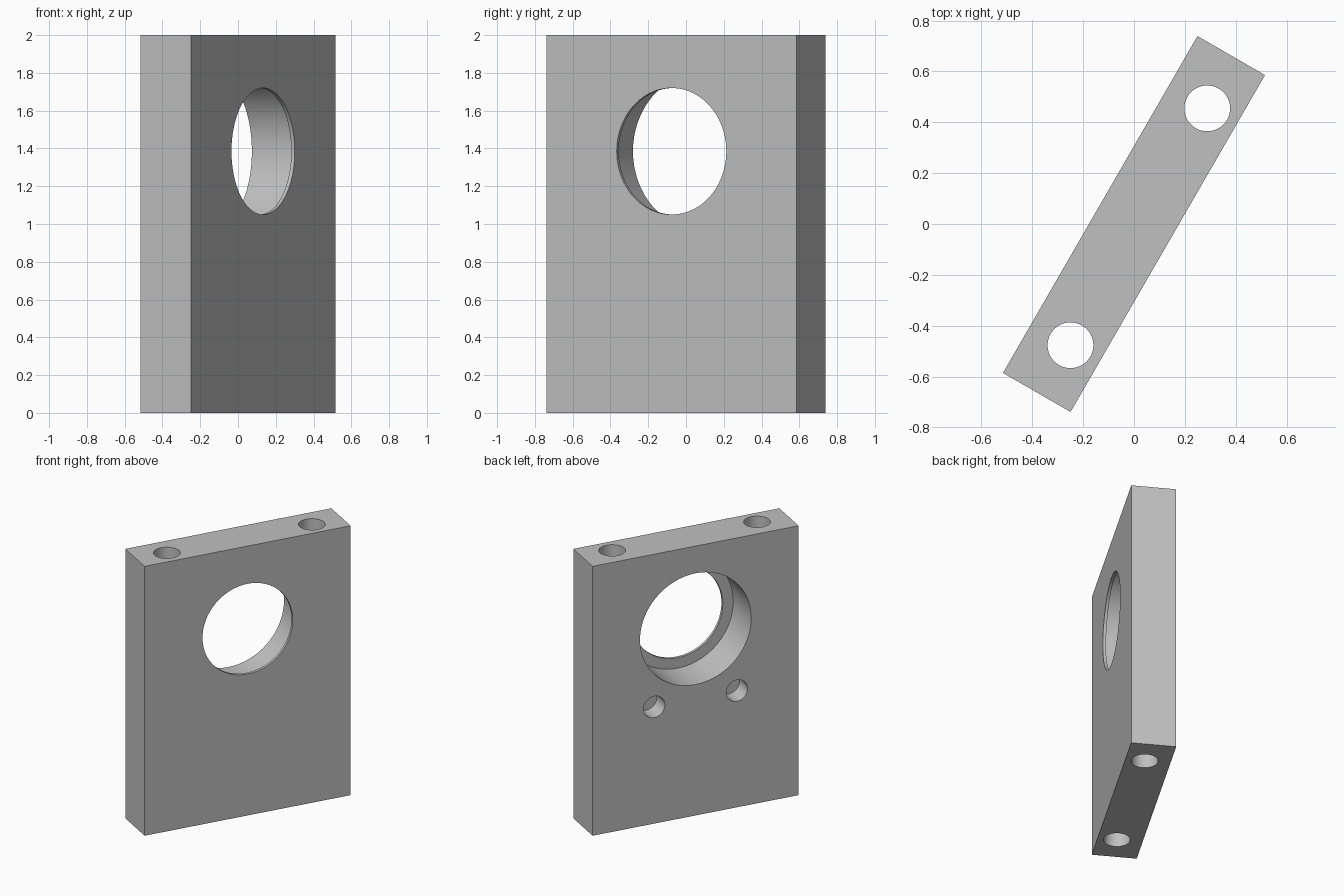
import bpy
from math import radians

cube = bpy.data.objects.get("Cube")
if cube:
    bpy.data.objects.remove(cube, do_unlink=True)

WIDTH, THICK, HEIGHT = 1.53, 0.307, 2.0
FRONT, BACK = -THICK / 2, THICK / 2
BORE_Z = 1.385

grey = bpy.data.materials.new("plain grey")
grey.use_nodes = True
colour = (0.53, 0.53, 0.53, 1)
grey.diffuse_color = colour
grey.node_tree.nodes["Principled BSDF"].inputs["Base Color"].default_value = colour

# Rectangular plate, built square to the axes
bpy.ops.mesh.primitive_cube_add(size=1, location=(0, 0, HEIGHT / 2))
plate = bpy.context.object
plate.name = "mounting_plate"
plate.scale = (WIDTH, THICK, HEIGHT)
bpy.ops.object.transform_apply(location=True, rotation=False, scale=True)
plate.data.materials.append(grey)


def drill(radius, location, depth, across=False, sides=64):
    """Cut a round hole centred on location, upright or across the plate."""
    turn = (radians(90), 0, 0) if across else (0, 0, 0)
    bpy.ops.mesh.primitive_cylinder_add(vertices=sides, radius=radius, depth=depth,
                                        location=location, rotation=turn)
    cutter = bpy.context.object
    cutter.name = "hole_cutter"
    cutter.hide_render = True
    cutter.data.materials.append(grey)
    cut = plate.modifiers.new("hole", 'BOOLEAN')
    cut.operation = 'DIFFERENCE'
    cut.solver = 'EXACT'
    cut.object = cutter
    bpy.context.view_layer.objects.active = plate
    bpy.ops.object.modifier_apply(modifier=cut.name)
    bpy.data.objects.remove(cutter, do_unlink=True)


def drill_from_back(radius, x, z, depth):
    """Blind hole of the given depth sunk into the back face."""
    extra = 0.1
    drill(radius, (x, BACK + (extra - depth) / 2, z), depth + extra, across=True)


# Main bore with a thin retaining lip at the front
drill(0.335, (0, 0, BORE_Z), 1, across=True, sides=96)
drill_from_back(0.413, 0, BORE_Z, THICK - 0.021)

# Paired upright through holes and blind back holes
for side in (-1, 1):
    drill(0.09, (side * 0.538, -0.022, HEIGHT / 2), HEIGHT + 1)
    drill_from_back(0.079, side * 0.307, 0.866, 0.13)

# Turn the finished plate to its standing angle
plate.rotation_euler.z = radians(60)
bpy.ops.object.select_all(action='DESELECT')
plate.select_set(True)
bpy.context.view_layer.objects.active = plate
bpy.ops.object.transform_apply(location=False, rotation=True, scale=False)
bpy.ops.object.shade_smooth_by_angle(angle=radians(30))
